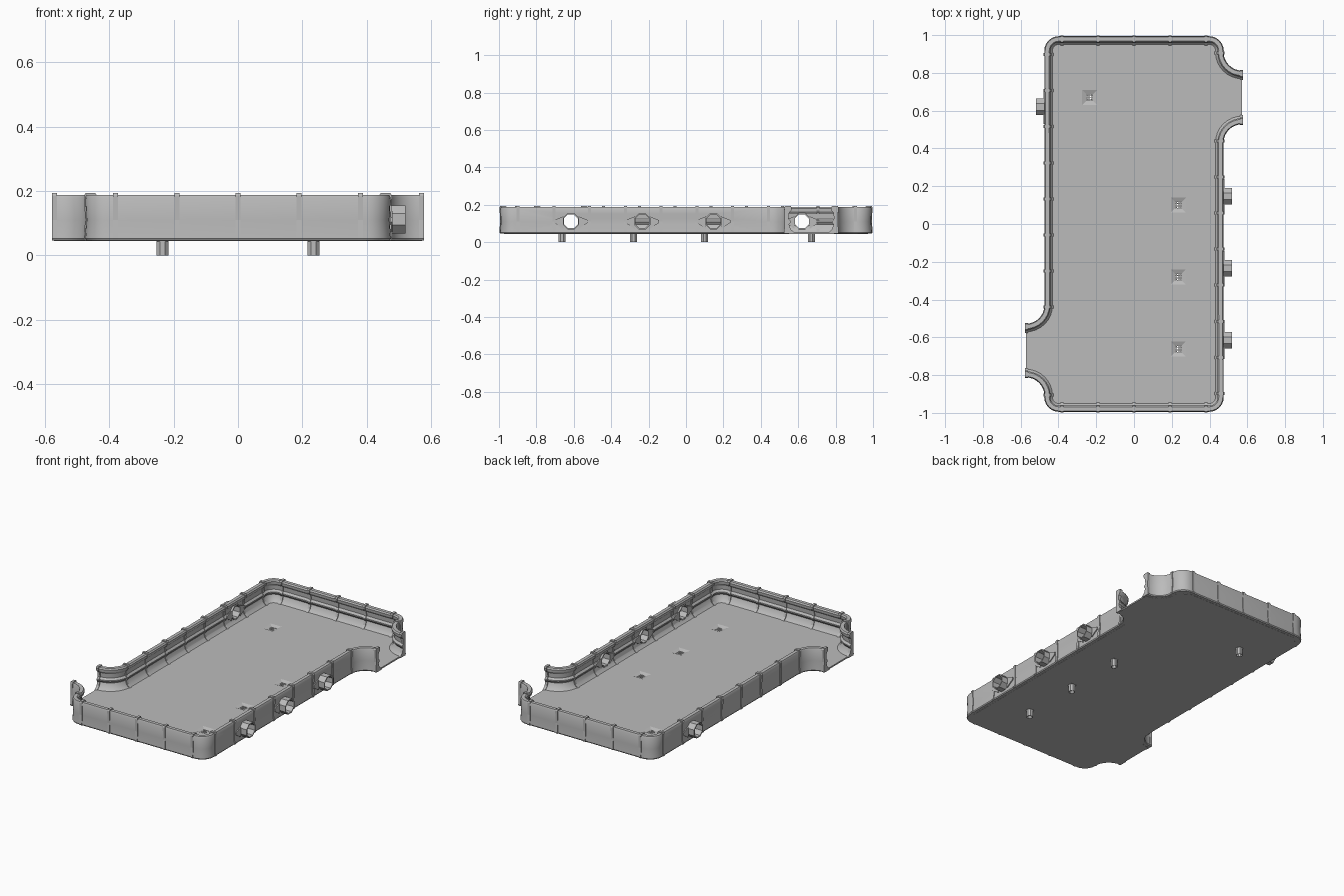
import bpy, bmesh
from math import sin, cos, pi, radians
from mathutils import Vector, Matrix

cube = bpy.data.objects.get("Cube")
if cube:
    bpy.data.objects.remove(cube)

grey = bpy.data.materials.new("light_grey")
grey.use_nodes = True
colour = (0.5, 0.5, 0.5, 1)
grey.diffuse_color = colour
grey.node_tree.nodes["Principled BSDF"].inputs["Base Color"].default_value = colour

HALF_TURN = Matrix.Rotation(pi, 4, 'Z')
END_X, WALL_X, WALL_Y, FLARE, CORNER = 0.572, 0.453, 0.972, 0.12, 0.055


def finish(bm, name, smooth=True):
    bmesh.ops.recalc_face_normals(bm, faces=bm.faces)
    mesh = bpy.data.meshes.new(name)
    bm.to_mesh(mesh)
    bm.free()
    mesh.materials.append(grey)
    ob = bpy.data.objects.new(name, mesh)
    bpy.context.collection.objects.link(ob)
    if smooth:
        select(ob)
        bpy.ops.object.shade_smooth_by_angle(angle=radians(30))
    return ob


def select(ob):
    bpy.ops.object.select_all(action='DESELECT')
    ob.select_set(True)
    bpy.context.view_layer.objects.active = ob


def cut(ob, cutter):
    cutter.hide_render = True
    mod = ob.modifiers.new("opening", 'BOOLEAN')
    mod.operation, mod.object, mod.solver = 'DIFFERENCE', cutter, 'EXACT'
    select(ob)
    bpy.ops.object.modifier_apply(modifier=mod.name)
    bpy.data.objects.remove(cutter)


def arc(x, y, r, start, end, n):
    angles = [radians(start + (end - start) * i / n) for i in range(n + 1)]
    return [Vector((x + r * cos(a), y + r * sin(a))) for a in angles]


def wall_path(corner_steps):
    cx, cy = WALL_X - CORNER, CORNER - WALL_Y
    return (arc(END_X, 0.43, FLARE, 90, 180, 8)
            + arc(cx, cy, CORNER, 0, -90, corner_steps)
            + arc(-cx, cy, CORNER, -90, -180, corner_steps)
            + arc(-END_X, -0.91, FLARE, 0, 90, 8))


def sweep(bm, path, profile):
    """Mitred sweep; profile is (inward offset, height)."""
    rings = []
    for i, p in enumerate(path):
        back = (p - path[i - 1]).normalized() if i else None
        ahead = (path[i + 1] - p).normalized() if i < len(path) - 1 else None
        t = ((back or ahead) + (ahead or back)).normalized()
        side = Vector((t.y, -t.x)) / t.dot(ahead or back)
        rings.append([bm.verts.new((p.x + side.x * u, p.y + side.y * u, z))
                      for u, z in profile])
    n = len(profile)
    for a, b in zip(rings, rings[1:]):
        for k in range(n):
            m = (k + 1) % n
            bm.faces.new((a[k], a[m], b[m], b[k]))
    bm.faces.new(rings[0])
    bm.faces.new(rings[-1][::-1])


def tube(name, start, axis, length, outer, inner, sides=8):
    """Open-ended tube along an axis."""
    bm = bmesh.new()
    turn = Vector((0, 0, 1)).rotation_difference(Vector(axis)).to_matrix()
    loops = []
    for r, h in ((outer, 0), (outer, length), (inner, length), (inner, 0)):
        loops.append([bm.verts.new(Vector(start) + turn @ Vector(
            (r * cos(2 * pi * (k + .5) / sides), r * sin(2 * pi * (k + .5) / sides), h)))
            for k in range(sides)])
    for i in range(4):
        a, b = loops[i], loops[(i + 1) % 4]
        for k in range(sides):
            m = (k + 1) % sides
            bm.faces.new((a[k], a[m], b[m], b[k]))
    return finish(bm, name, sides > 4)


def prism(name, points, low, high):
    bm = bmesh.new()
    face = bm.faces.new([bm.verts.new((p.x, p.y, low)) for p in points])
    top = bmesh.ops.extrude_face_region(bm, geom=[face])["geom"]
    bmesh.ops.translate(bm, vec=(0, 0, high - low),
                        verts=[v for v in top if isinstance(v, bmesh.types.BMVert)])
    return finish(bm, name, False)


def cone(name, sides, r1, r2, depth, matrix):
    bm = bmesh.new()
    bmesh.ops.create_cone(bm, cap_ends=True, segments=sides, radius1=r1,
                          radius2=r2, depth=depth, matrix=matrix)
    return finish(bm, name, False)


# Curved wall section with a thick rim, a waist and a flared foot
profile = [(-.018, .046), (-.022, .052), (-.018, .11), (-.021, .18), (-.017, .188),
           (.004, .188), (.010, .18), (.008, .165), (-.004, .15), (-.006, .125),
           (.004, .113), (.004, .106), (-.004, .095), (.004, .07), (.022, .053), (.022, .046)]
rib_profile = [(u + (.005 if u > -.01 else -.004), z + (.006 if z > .14 else 0))
               for u, z in profile]

# Rib positions as (centre, direction of travel)
ribs = [((WALL_X, .44 - .191 * i), (0, -1)) for i in range(8)]
ribs += [((x * .19, -WALL_Y), (-1, 0)) for x in range(2, -3, -1)]
ribs += [((-WALL_X, -.905), (0, 1)), ((END_X - .002, .55), (-1, 0)),
         ((.002 - END_X, -.79), (-1, 0))]

# Half walls, the second one turned half way round
walls = {}
for label in ("right_side", "left_side"):
    wall_bm, rib_bm = bmesh.new(), bmesh.new()
    sweep(wall_bm, wall_path(6), profile)
    for centre, way in ribs:
        c, d = Vector(centre), Vector(way) * .008
        sweep(rib_bm, [c - d, c + d], rib_profile)
    if label == "left_side":
        for bm in (wall_bm, rib_bm):
            bm.transform(HALF_TURN)
    walls[label] = finish(wall_bm, label + "_wall")
    finish(rib_bm, label + "_wall_ribs", False)

# Floor follows the walls, with chamfered corners
half = wall_path(1)
floor = prism("floor", half + [-p for p in half], .045, .054)

# Side spouts through the walls, with thin gusset wings
for i, (s, y) in enumerate([(1, .147), (1, -.234), (1, -.615), (-1, .62)]):
    wall = walls["right_side" if s > 0 else "left_side"]
    spot = Matrix.Translation((s * .46, y, .112)) @ Matrix.Rotation(pi / 2, 4, 'Y') \
        @ Matrix.Rotation(pi / 8, 4, 'Z')
    cut(wall, cone("cutter", 8, .043, .043, .2, spot))
    tube(f"spout_{i + 1}", (s * .445, y, .112), (s, 0, 0), .075, .047, .040)
    bm = bmesh.new()
    for side in (-1, 1):
        for x in (.474, .446):
            tri = [(.04, .138), (.09, .118), (.09, .104), (.04, .072)]
            face = bm.faces.new([bm.verts.new((s * x, y + side * a, z)) for a, z in tri])
            new = bmesh.ops.extrude_face_region(bm, geom=[face])["geom"]
            bmesh.ops.translate(bm, vec=(s * .006, 0, 0),
                                verts=[v for v in new if isinstance(v, bmesh.types.BMVert)])
    finish(bm, f"spout_gusset_{i + 1}", False)

# Floor drains: sunken square funnel, grate and outlet pipe
for i, (x, y) in enumerate([(.235, .10), (.235, -.281), (.235, -.662), (-.235, .67)]):
    funnel = Matrix.Translation((x, y, .05)) @ Matrix.Rotation(pi / 4, 4, 'Z')
    cut(floor, cone("cutter", 4, .022, .06, .0101, funnel))
    tube(f"drain_pipe_{i + 1}", (x, y, 0), (0, 0, 1), .046, .020, .0165)
    bm = bmesh.new()
    for k in range(-2, 3):
        for size, shift in (((.036, .003, .003), (0, k * .0085)),
                            ((.003, .036, .003), (k * .0085, 0))):
            bmesh.ops.create_cube(bm, size=1, matrix=Matrix.Translation(
                (x + shift[0], y + shift[1], .045)) @ Matrix.Diagonal((*size, 1)))
    finish(bm, f"drain_grate_{i + 1}", False)
